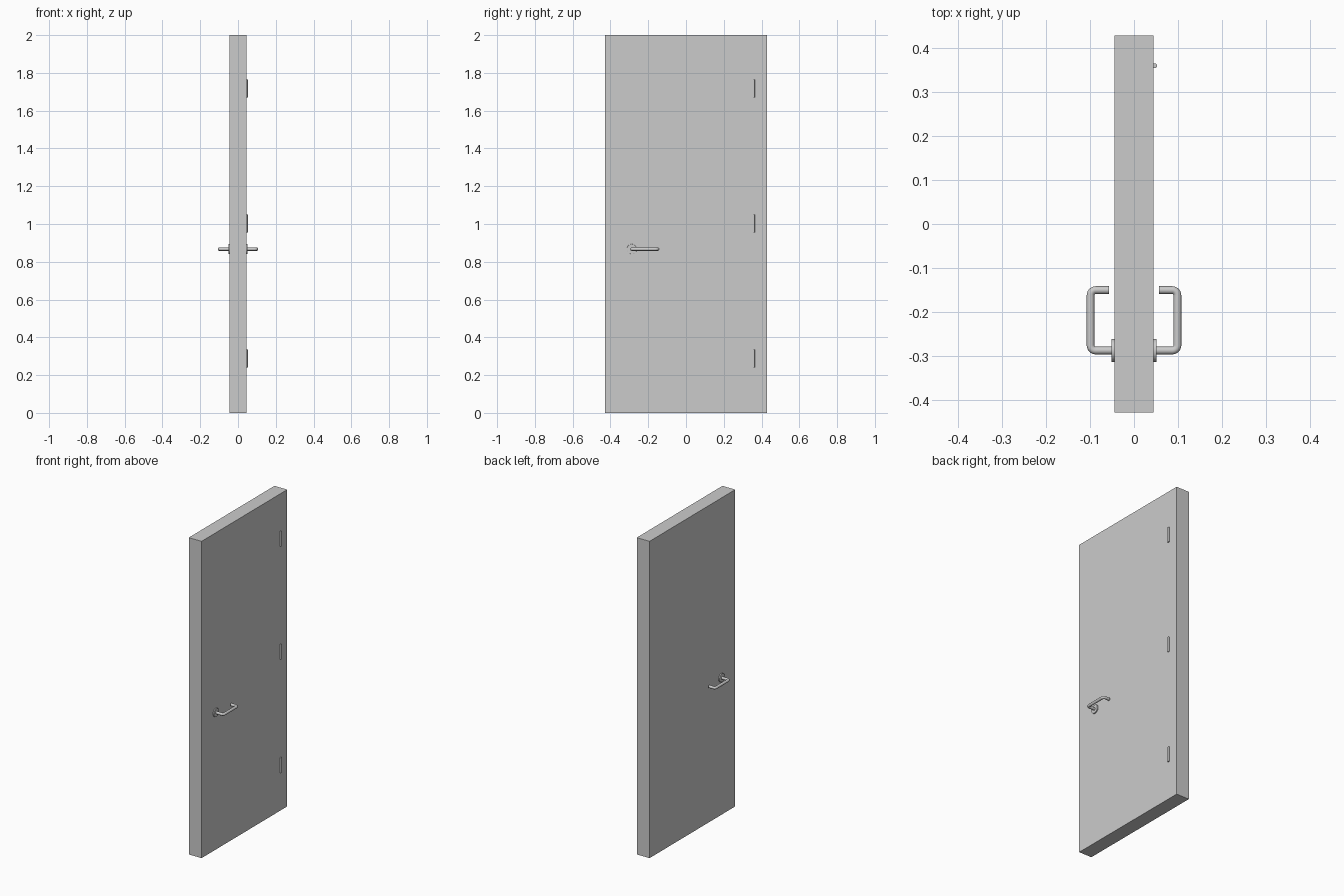
import bpy
from math import sin, cos, pi, radians

if "Cube" in bpy.data.objects:
    bpy.data.objects.remove(bpy.data.objects["Cube"])

HANDLE_Y, HANDLE_Z = -0.287, 0.867
HALF_T = 0.0445


def smooth(obj):
    bpy.ops.object.select_all(action='DESELECT')
    obj.select_set(True)
    bpy.context.view_layer.objects.active = obj
    bpy.ops.object.shade_smooth_by_angle(angle=radians(35))


def cylinder(name, radius, depth, loc, rot=(0, 0, 0), bevel=0.0, sides=32):
    bpy.ops.mesh.primitive_cylinder_add(vertices=sides, radius=radius, depth=depth,
                                        location=loc, rotation=rot)
    obj = bpy.context.object
    obj.name = name
    smooth(obj)
    if bevel:
        mod = obj.modifiers.new("edge", 'BEVEL')
        mod.width, mod.segments = bevel, 2
    return obj


def handle_path(side):
    # squared U shape with two rounded corners
    x_in, x_out, y0, y1, r = 0.044, 0.0985, HANDLE_Y, -0.150, 0.012
    pts = [(x_in, y0)]
    for cy, start in ((y0 + r, -pi / 2), (y1 - r, 0)):
        for i in range(9):
            a = start + i / 8 * pi / 2
            pts.append((x_out - r + r * cos(a), cy + r * sin(a)))
    pts.append((0.057, y1))
    return [(side * x, y, HANDLE_Z) for x, y in pts]


def tube(name, pts, radius):
    curve = bpy.data.curves.new(name, 'CURVE')
    curve.dimensions = '3D'
    curve.bevel_depth, curve.bevel_resolution = radius, 6
    curve.use_fill_caps = True
    spline = curve.splines.new('POLY')
    spline.points.add(len(pts) - 1)
    for p, co in zip(spline.points, pts):
        p.co = (*co, 1)
    obj = bpy.data.objects.new(name, curve)
    bpy.context.collection.objects.link(obj)
    bpy.ops.object.select_all(action='DESELECT')
    obj.select_set(True)
    bpy.context.view_layer.objects.active = obj
    bpy.ops.object.convert(target='MESH')
    obj = bpy.context.object
    obj.name = name
    smooth(obj)


# door slab
bpy.ops.mesh.primitive_cube_add(size=1, location=(0, 0, 1))
door = bpy.context.object
door.name = "door_panel"
door.scale = (2 * HALF_T, 0.855, 2)

# lever handle and round plate on each face
for label, side in (("right", 1), ("left", -1)):
    cylinder(f"handle_plate_{label}", 0.0265, 0.008, (side * 0.0475, HANDLE_Y, HANDLE_Z),
             rot=(0, pi / 2, 0), bevel=0.001)
    tube(f"handle_lever_{label}", handle_path(side), 0.0088)

# hinge barrels
for label, z in (("bottom", 0.288), ("middle", 1.003), ("top", 1.717)):
    cylinder(f"hinge_{label}", 0.0055, 0.095, (0.047, 0.359, z), sides=20)
